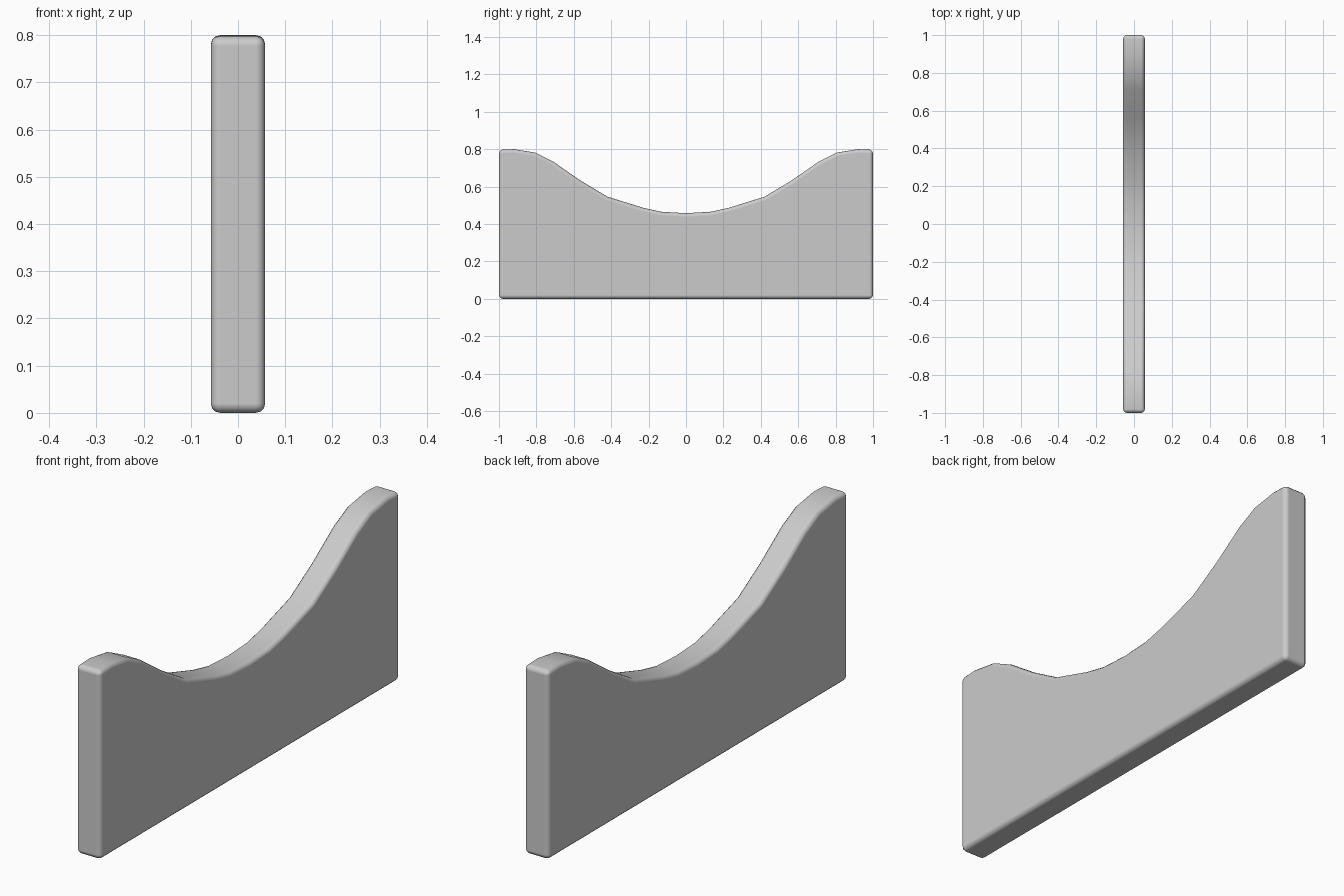
import bpy, bmesh

if "Cube" in bpy.data.objects:
    bpy.data.objects.remove(bpy.data.objects["Cube"])

HALF_T = 0.0575

# Half of the top outline (y, z), from the centre of the dip to the outer end
half = [(0.13, 0.465), (0.23, 0.487), (0.42, 0.546), (0.567, 0.634),
        (0.71, 0.734), (0.807, 0.782), (0.92, 0.80), (1.0, 0.797), (1.0, 0.0)]
outline = [(-y, z) for y, z in reversed(half)] + [(0.0, 0.458)] + half

# Panel: side profile extruded through its thickness
bm = bmesh.new()
face = bm.faces.new([bm.verts.new((-HALF_T, y, z)) for y, z in outline])
ext = bmesh.ops.extrude_face_region(bm, geom=[face])
verts = [g for g in ext["geom"] if isinstance(g, bmesh.types.BMVert)]
bmesh.ops.translate(bm, verts=verts, vec=(2 * HALF_T, 0, 0))
bmesh.ops.recalc_face_normals(bm, faces=bm.faces)
mesh = bpy.data.meshes.new("curved_panel")
bm.to_mesh(mesh)
bm.free()
panel = bpy.data.objects.new("curved_panel", mesh)
bpy.context.collection.objects.link(panel)

# Smooth shading and rounded rim
bpy.context.view_layer.objects.active = panel
panel.select_set(True)
bpy.ops.object.shade_smooth()
bevel = panel.modifiers.new("rounded_edges", "BEVEL")
bevel.width = 0.02
bevel.segments = 3
bevel.limit_method = "ANGLE"
bevel.angle_limit = 0.7
bevel.harden_normals = True
